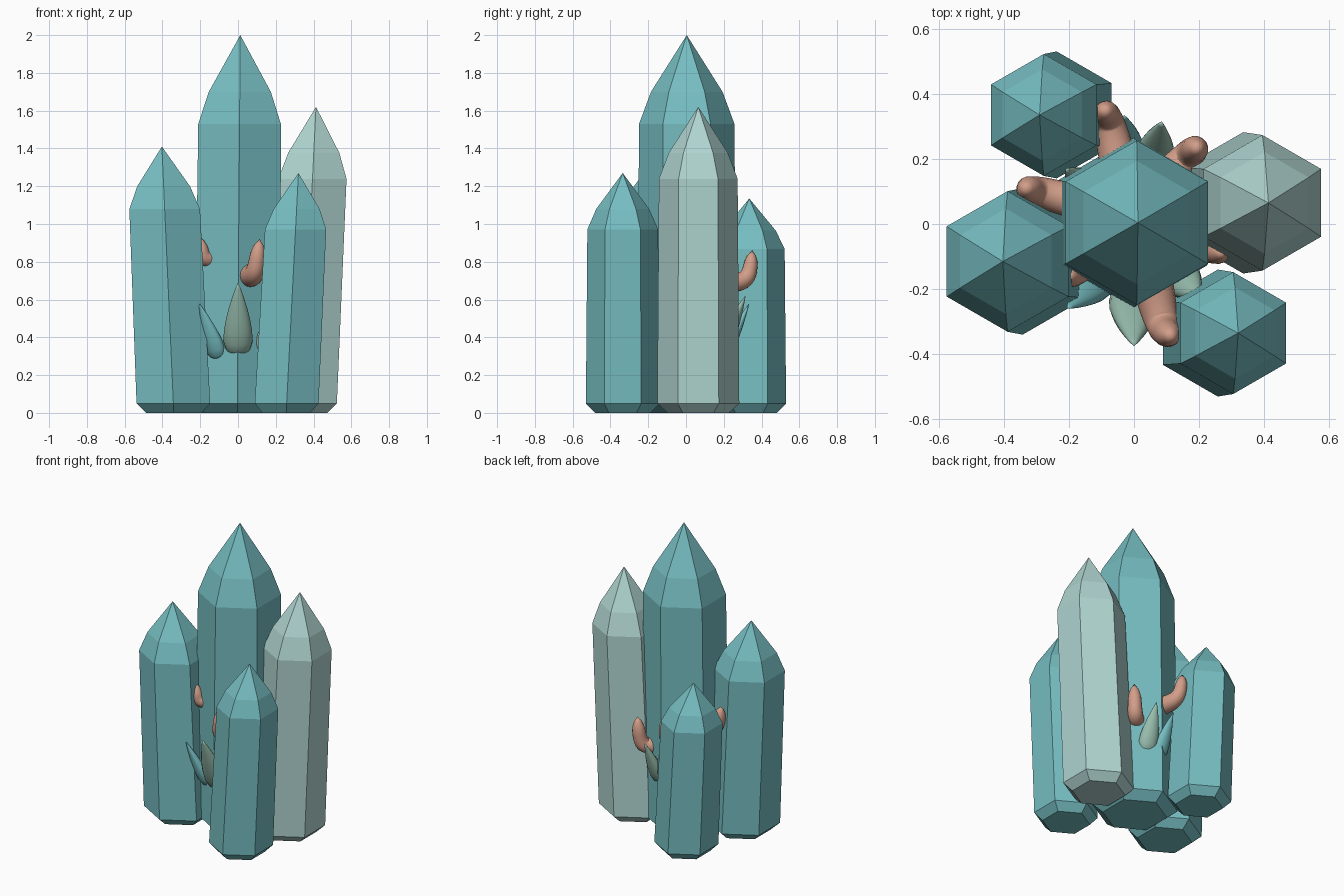
import bpy, bmesh, math
from mathutils import Vector

cube = bpy.data.objects.get("Cube")
if cube:
    bpy.data.objects.remove(cube, do_unlink=True)


def material(name, rgb):
    m = bpy.data.materials.new(name)
    m.use_nodes = True
    m.diffuse_color = (*rgb, 1)
    m.node_tree.nodes["Principled BSDF"].inputs["Base Color"].default_value = (*rgb, 1)
    return m


teal = material("teal", (0.18, 0.51, 0.535))
pale = material("pale_mint", (0.43, 0.66, 0.63))
coral = material("coral", (0.65, 0.34, 0.25))
sage = material("sage", (0.31, 0.51, 0.42))


def loft(name, rings, mat, smooth):
    """Skin a list of rings; a ring of one point becomes a tip, end rings are capped."""
    bm = bmesh.new()
    loops = [[bm.verts.new(p) for p in ring] for ring in rings]
    for a, b in zip(loops, loops[1:]):
        n = max(len(a), len(b))
        for i in range(n):
            j = (i + 1) % n
            quad = [a[i % len(a)], a[j % len(a)], b[j % len(b)], b[i % len(b)]]
            bm.faces.new(list(dict.fromkeys(quad)))
    for end in (loops[0], loops[-1]):
        if len(end) > 2:
            bm.faces.new(end)
    bmesh.ops.recalc_face_normals(bm, faces=bm.faces)
    mesh = bpy.data.meshes.new(name)
    bm.to_mesh(mesh)
    bm.free()
    mesh.materials.append(mat)
    for f in mesh.polygons:
        f.use_smooth = smooth
    obj = bpy.data.objects.new(name, mesh)
    bpy.context.collection.objects.link(obj)
    return obj


def ring(center, u, v, sides, start=0.0):
    angles = [start + math.tau * i / sides for i in range(sides)]
    return [center + u * math.cos(a) + v * math.sin(a) for a in angles]


def crystal(name, x_base, x_tip, y, height, r, mat):
    """Leaning hexagonal prism with a chamfered foot and a two-step point."""
    rings = []
    for z, k in ((0, 0.75), (0.05, 1), (0.765 * height, 0.96), (0.85 * height, 0.72)):
        c = Vector((x_base + (x_tip - x_base) * z / height, y, z))
        rings.append(ring(c, Vector((r * k, 0, 0)), Vector((0, r * k, 0)), 6, math.pi / 6))
    rings.append([Vector((x_tip, y, height))])
    loft(name, rings, mat, False)


def finger(name, base, elbow, tip, r0, r1):
    """Bent tapering stub with a rounded end."""
    p0, e, p1 = Vector(base), Vector(elbow), Vector(tip)
    length = (e - p0).length + (p1 - e).length
    rings, steps = [], 18
    for i in range(steps):
        t = i / steps
        s = 1 - t
        c = p0 * s**3 + e * (3 * s * t) + p1 * t**3
        d = ((e - p0) * s * s + (p1 - e) * t * t).normalized()
        left = (1 - t) ** 1.3 * length
        r = r0 + (r1 - r0) * t
        if left < r:
            r *= math.sqrt(1 - (1 - left / r) ** 2)
        u = d.orthogonal().normalized() if i == 0 else (u - d * u.dot(d)).normalized()
        rings.append(ring(c, u * r, d.cross(u) * r, 16))
    rings.append([p1])
    loft(name, rings, coral, True)


def shard(name, base, tip, width, thick, mat):
    """Flattened teardrop leaf, pointed at the top and leaning outwards."""
    b, t = Vector(base), Vector(tip)
    d = (t - b).normalized()
    side = d.cross(Vector((b.x, b.y, 0))).normalized()
    out = side.cross(d)
    rings = [[b]]
    for k, w in ((0.03, 0.5), (0.1, 0.85), (0.2, 1), (0.35, 0.97), (0.5, 0.83),
                 (0.65, 0.64), (0.8, 0.4), (0.92, 0.18)):
        rings.append(ring(b.lerp(t, k), side * width * w, out * thick * w, 16))
    rings.append([t])
    loft(name, rings, mat, True)


# Large crystals
crystal("main_crystal", -0.004, 0.012, 0.004, 2.0, 0.263, teal)
crystal("left_side_crystal", 0.333, 0.413, 0.065, 1.62, 0.217, pale)
crystal("right_side_crystal", -0.34, -0.403, -0.115, 1.41, 0.225, teal)
crystal("front_crystal", 0.255, 0.32, -0.335, 1.27, 0.195, teal)
crystal("back_crystal", -0.235, -0.29, 0.335, 1.135, 0.195, teal)

# Bent coral stubs around the main crystal
finger("front_stub", (0.05, -0.15, 0.73), (0.09, -0.33, 0.72), (0.115, -0.345, 0.92), 0.065, 0.036)
finger("back_stub", (-0.04, 0.15, 0.69), (-0.08, 0.335, 0.69), (-0.09, 0.35, 0.86), 0.06, 0.032)
finger("back_left_stub", (0.08, 0.12, 0.55), (0.18, 0.225, 0.53), (0.195, 0.235, 0.74), 0.055, 0.038)
finger("back_right_stub", (-0.15, 0.06, 0.74), (-0.31, 0.105, 0.74), (-0.335, 0.11, 0.9), 0.055, 0.036)
finger("front_right_stub", (-0.1, -0.09, 0.82), (-0.19, -0.155, 0.81), (-0.2, -0.16, 0.93), 0.05, 0.034)
finger("left_stub", (0.15, -0.06, 0.6), (0.25, -0.085, 0.6), (0.27, -0.09, 0.75), 0.045, 0.033)

# Small leaf shards at the foot
shard("front_shard", (0, -0.2, 0.3), (0, -0.375, 0.69), 0.077, 0.05, sage)
shard("front_right_shard", (-0.1, -0.17, 0.28), (-0.205, -0.26, 0.58), 0.055, 0.035, teal)
shard("front_left_shard", (0.13, -0.15, 0.31), (0.2, -0.225, 0.6), 0.06, 0.04, sage)
shard("back_left_shard", (0.06, 0.18, 0.32), (0.085, 0.315, 0.62), 0.06, 0.04, sage)
shard("back_shard", (-0.015, 0.2, 0.3), (-0.03, 0.335, 0.58), 0.05, 0.032, teal)
shard("back_right_shard", (-0.14, 0.1, 0.32), (-0.21, 0.17, 0.58), 0.05, 0.035, sage)
